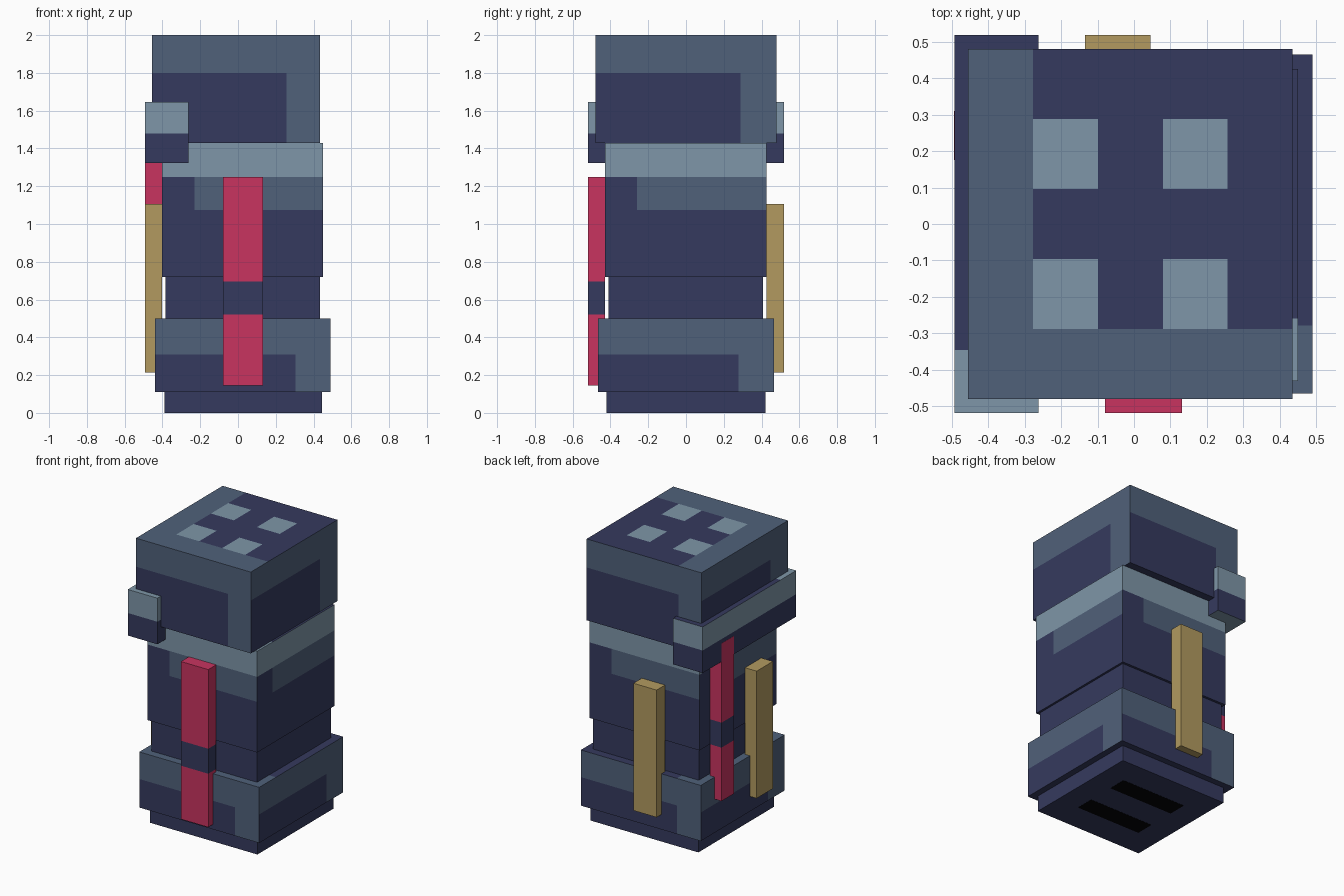
import bpy, bmesh
from mathutils import Vector

if "Cube" in bpy.data.objects:
    bpy.data.objects.remove(bpy.data.objects["Cube"])


def linear(c):
    c /= 255
    return c / 12.92 if c <= 0.04045 else ((c + 0.055) / 1.055) ** 2.4


PALETTE = {"navy": (53, 58, 94), "slate": (80, 97, 122), "pale_blue": (126, 150, 168),
           "red": (200, 52, 96), "gold": (178, 154, 96), "black": (3, 3, 5)}
NAMES = list(PALETTE)
MATS = []
for name, rgb in PALETTE.items():
    m = bpy.data.materials.new(name)
    m.diffuse_color = (*[linear(c) for c in rgb], 1)
    m.use_nodes = True
    m.node_tree.nodes["Principled BSDF"].inputs["Base Color"].default_value = m.diffuse_color
    MATS.append(m)


def block(name, lo, hi, rule, cuts=((), (), ())):
    """Box cut along the given planes; rule(centre, normal, u, v, right) names each face's colour.
    u, v run -1..1 over x and y, right runs -1..1 to the right of a side face seen from outside."""
    lo, hi = Vector(lo), Vector(hi)
    mid, half = (lo + hi) / 2, (hi - lo) / 2
    bm = bmesh.new()
    bmesh.ops.create_cube(bm, size=2)
    for v in bm.verts:
        v.co = Vector(mid[i] + v.co[i] * half[i] for i in range(3))
    for axis, values in enumerate(cuts):
        for value in values:
            point, normal = Vector((0, 0, 0)), Vector((0, 0, 0))
            point[axis], normal[axis] = value, 1
            bmesh.ops.bisect_plane(bm, geom=bm.verts[:] + bm.edges[:] + bm.faces[:],
                                   plane_co=point, plane_no=normal)
    bm.normal_update()
    for f in bm.faces:
        c, n = f.calc_center_median(), f.normal
        u, v = (c.x - mid.x) / half.x, (c.y - mid.y) / half.y
        f.material_index = NAMES.index(rule(c, n, u, v, -n.y * u + n.x * v))
    mesh = bpy.data.meshes.new(name)
    bm.to_mesh(mesh)
    bm.free()
    for m in MATS:
        mesh.materials.append(m)
    ob = bpy.data.objects.new(name, mesh)
    bpy.context.collection.objects.link(ob)
    return ob


def fifths(a, b):
    return [a + (b - a) * k / 5 for k in (1, 2, 3, 4)]


def plain(colour):
    return lambda *args: colour


def framed(z_split, studs):
    """Navy with a slate upper band, right-hand strip and top border."""
    def rule(c, n, u, v, right):
        if n.z > 0.5:
            if studs and 0.2 < abs(u) < 0.6 and 0.2 < abs(v) < 0.6:
                return "pale_blue"
            return "slate" if u < -0.6 or v < -0.6 else "navy"
        if n.z < -0.5:
            return "navy"
        return "slate" if c.z > z_split or right > 0.6 else "navy"
    return rule


def torso_rule(c, n, u, v, right):
    if abs(n.z) > 0.5:
        return "pale_blue" if n.z > 0 and v < -0.6 else "navy"
    if c.z > 1.25:
        return "pale_blue"
    return "slate" if c.z > 1.075 and right > -0.62 else "navy"


def beam_rule(c, n, u, v, right):
    if n.z > 0.5:
        return "pale_blue" if c.y < -0.345 else "navy"
    if n.z < -0.5:
        return "pale_blue"
    return "pale_blue" if c.z > 1.48 else "navy"


# Stacked body blocks
block("base", (-0.39, -0.42, 0), (0.445, 0.42, 0.11), plain("navy"))
block("lower_block", (-0.44, -0.465, 0.11), (0.49, 0.465, 0.5), framed(0.31, False),
      (fifths(-0.44, 0.49), fifths(-0.465, 0.465), (0.31,)))
block("waist", (-0.385, -0.41, 0.5), (0.435, 0.408, 0.72), plain("navy"))
block("torso", (-0.402, -0.43, 0.72), (0.45, 0.425, 1.43), torso_rule,
      (fifths(-0.402, 0.45), fifths(-0.43, 0.425), (1.075, 1.25)))
block("top_block", (-0.455, -0.48, 1.43), (0.435, 0.48, 2.0), framed(1.8, True),
      (fifths(-0.455, 0.435), fifths(-0.48, 0.48), (1.8,)))

# Beam along the left side
block("side_beam", (-0.492, -0.518, 1.322), (-0.262, 0.518, 1.645), beam_rule,
      ((), (-0.345,), (1.48,)))


# Red straps with a navy buckle
def strap_rule(z0, z1):
    return lambda c, n, *rest: "navy" if abs(n.z) < 0.5 and z0 < c.z < z1 else "red"


block("front_strap", (-0.08, -0.518, 0.145), (0.132, -0.43, 1.25), strap_rule(0.52, 0.695),
      ((), (), (0.52, 0.695)))
block("side_strap", (-0.493, 0.175, 0.345), (-0.402, 0.31, 1.45), strap_rule(0.72, 0.895),
      ((), (), (0.72, 0.895)))

# Gold bars on the back and left
block("back_bar", (-0.135, 0.425, 0.215), (0.045, 0.518, 1.107), plain("gold"))
block("side_bar", (-0.492, -0.26, 0.215), (-0.402, -0.08, 1.107), plain("gold"))

# Dark slots under the base
for y, side in ((0.165, "back"), (-0.155, "front")):
    block(side + "_slot", (-0.22, y - 0.065, -0.001), (0.28, y + 0.065, 0.004), plain("black"))
